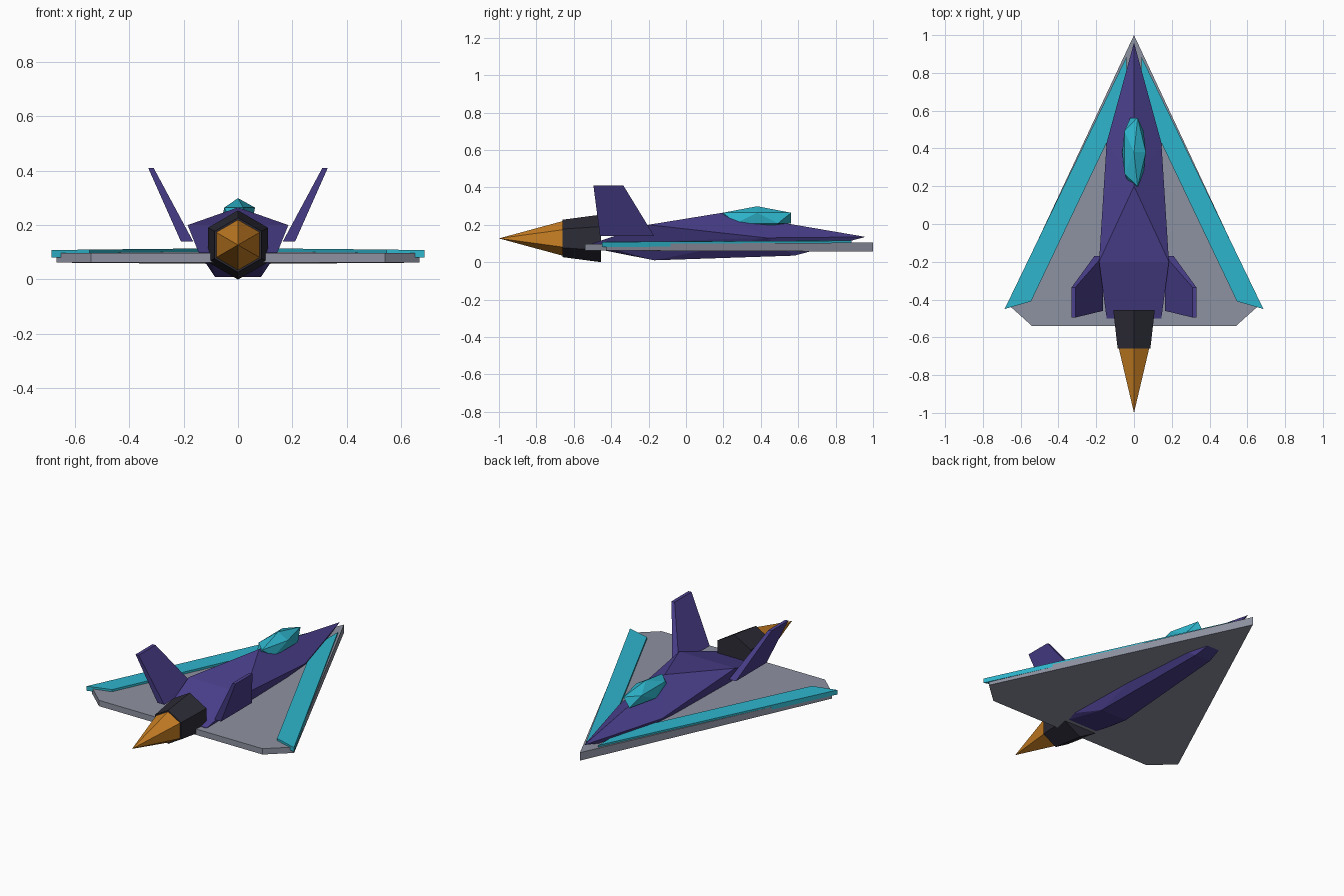
import bpy, bmesh, math
from mathutils import Matrix

if "Cube" in bpy.data.objects:
    bpy.data.objects.remove(bpy.data.objects["Cube"])


def material(name, hex_colour):
    """Flat material from an sRGB hex colour."""
    def lin(c):
        return c / 12.92 if c <= 0.04045 else ((c + 0.055) / 1.055) ** 2.4
    rgb = [lin(int(hex_colour[i:i + 2], 16) / 255) for i in (0, 2, 4)]
    m = bpy.data.materials.new(name)
    m.diffuse_color = (*rgb, 1)
    m.use_nodes = True
    m.node_tree.nodes["Principled BSDF"].inputs["Base Color"].default_value = m.diffuse_color
    return m


GREY = material("wing_grey", "8E92A1")
PURPLE = material("hull_purple", "4B408E")
CYAN = material("trim_cyan", "2EB5CC")
DARK = material("engine_dark", "2C2B36")
ORANGE = material("flame_orange", "CA8024")


def finish(name, bm, mat):
    bmesh.ops.recalc_face_normals(bm, faces=bm.faces[:])
    mesh = bpy.data.meshes.new(name)
    bm.to_mesh(mesh)
    bm.free()
    mesh.materials.append(mat)
    obj = bpy.data.objects.new(name, mesh)
    bpy.context.collection.objects.link(obj)
    return obj


def hull(name, points, mat):
    """Faceted solid wrapped around a few corner points."""
    bm = bmesh.new()
    for p in points:
        bm.verts.new(p)
    res = bmesh.ops.convex_hull(bm, input=bm.verts[:])
    spare = {g for g in res["geom_interior"] + res["geom_unused"]
             if isinstance(g, bmesh.types.BMVert)}
    bmesh.ops.delete(bm, geom=list(spare), context='VERTS')
    bmesh.ops.dissolve_limit(bm, angle_limit=math.radians(0.5),
                             verts=bm.verts[:], edges=bm.edges[:])
    return finish(name, bm, mat)


def mirrored(points):
    return list(dict.fromkeys((s * x, y, z) for s in (1, -1) for x, y, z in points))


def hex_cone(name, y_front, y_back, r_front, r_back, z, mat):
    """Six-sided cone along y with a corner pointing up."""
    bm = bmesh.new()
    bmesh.ops.create_cone(bm, cap_ends=True, segments=6, radius1=r_back, radius2=r_front,
                          depth=y_back - y_front)
    bm.transform(Matrix.Translation((0, (y_front + y_back) / 2, z))
                 @ Matrix.Rotation(math.pi / 2, 4, 'X'))
    bmesh.ops.remove_doubles(bm, verts=bm.verts[:], dist=1e-5)
    return finish(name, bm, mat)


# Delta wing slab, slightly thicker at the nose
outline = [(0, 1, 0.057, 0.105), (0.668, -0.425, 0.062, 0.097), (0.54, -0.54, 0.062, 0.097)]
hull("delta_wing", mirrored([(x, y, z) for x, y, lo, hi in outline for z in (lo, hi)]), GREY)

# Fuselage: nose, shoulders, spine, tail and belly
hull("fuselage", mirrored([
    (0, 0.96, 0.135),
    (0.145, 0.43, 0.13),
    (0, 0.2, 0.265),
    (0.185, -0.2, 0.2),
    (0.145, -0.5, 0.1), (0.1, -0.5, 0.075),
    (0.085, -0.17, 0.01),
    (0.05, 0.58, 0.035),
]), PURPLE)

# Canopy: a stretched icosahedron
bm = bmesh.new()
bmesh.ops.create_icosphere(bm, subdivisions=1, radius=1)
bm.transform(Matrix.Translation((0, 0.38, 0.236)) @ Matrix.Diagonal((0.07, 0.214, 0.063, 1)))
finish("canopy", bm, CYAN)

# Leading edge strips and tilted tail fins, one per side
strip = [(0.04, 0.885, 0.115), (0.04, 0.65, 0.115), (0.545, -0.41, 0.11), (0.685, -0.45, 0.108)]
fin = [(0.165, -0.17, 0.14), (0.21, -0.17, 0.14), (0.165, -0.46, 0.14), (0.21, -0.46, 0.14),
       (0.31, -0.335, 0.41), (0.33, -0.335, 0.41), (0.31, -0.495, 0.41), (0.33, -0.495, 0.41)]
for side, s in (("right", 1), ("left", -1)):
    hull(side + "_edge_strip",
         [(s * x, y, z) for x, y, top in strip for z in (top - 0.027, top)], CYAN)
    hull(side + "_tail_fin", [(s * x, y, z) for x, y, z in fin], PURPLE)

# Engine nozzle and exhaust flame
hex_cone("engine_nozzle", -0.66, -0.455, 0.1, 0.127, 0.127, DARK)
hex_cone("exhaust_flame", -1.0, -0.65, 0.0, 0.095, 0.127, ORANGE)
